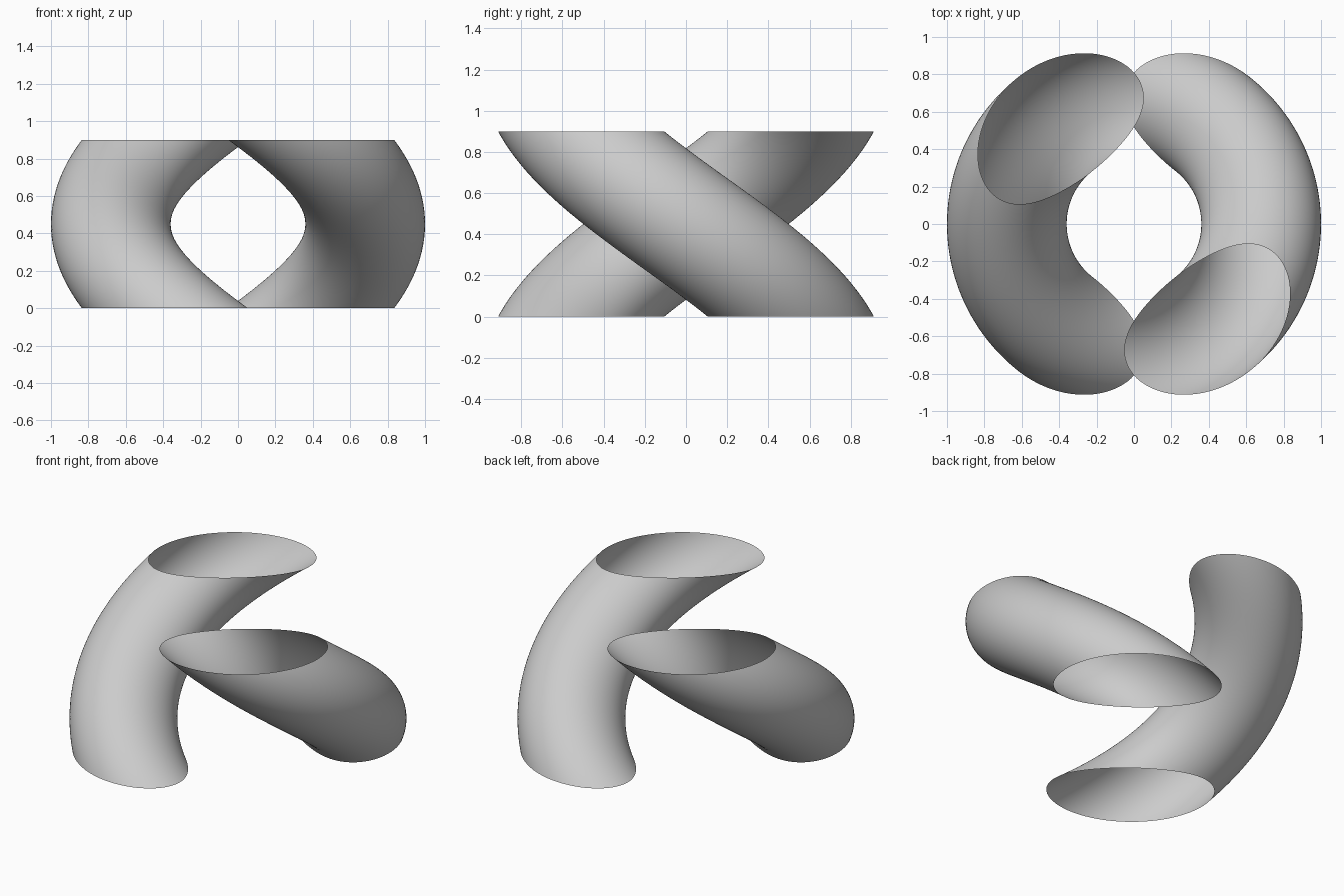
import bpy, bmesh
from math import sin, cos, pi, radians
from mathutils import Matrix, Vector

if "Cube" in bpy.data.objects:
    bpy.data.objects.remove(bpy.data.objects["Cube"], do_unlink=True)

HEIGHT = 0.9
COIL_RADIUS = 0.68
TUBE_RADIUS = 0.32
HALF_TURN = radians(52)      # rotation from mid-height to either end
TILT = radians(14)           # lean of the round section along the coil
SIDES, RINGS = 96, 64

grey = bpy.data.materials.new("plain_grey")
grey.use_nodes = True
grey.diffuse_color = (0.6, 0.6, 0.6, 1)
grey.node_tree.nodes["Principled BSDF"].inputs["Base Color"].default_value = grey.diffuse_color


def level_section():
    """Outline left by a level cut through the coiled round tube."""
    rise = HEIGHT / (2 * HALF_TURN)
    outline = []
    for i in range(SIDES):
        a = 2 * pi * i / SIDES
        swing = TUBE_RADIUS * cos(TILT) * sin(a) / rise
        lean = TUBE_RADIUS * sin(TILT) * sin(a)
        point = Vector((COIL_RADIUS + TUBE_RADIUS * cos(a), lean, 0))
        outline.append(Matrix.Rotation(swing, 3, 'Z') @ point)
    return outline


def coiled_tube(name, start):
    """Open tube made by turning the level section as it rises."""
    bm = bmesh.new()
    outline = level_section()
    rings = []
    for k in range(RINGS + 1):
        t = k / RINGS
        turn = Matrix.Rotation(start + HALF_TURN * (1 - 2 * t), 3, 'Z')
        lift = Vector((0, 0, HEIGHT * t))
        rings.append([bm.verts.new(turn @ p + lift) for p in outline])
    for low, high in zip(rings, rings[1:]):
        for i in range(SIDES):
            j = (i + 1) % SIDES
            bm.faces.new((low[i], low[j], high[j], high[i])).smooth = True
    mesh = bpy.data.meshes.new(name)
    bm.to_mesh(mesh)
    bm.free()
    mesh.materials.append(grey)
    obj = bpy.data.objects.new(name, mesh)
    bpy.context.collection.objects.link(obj)
    return obj


# Two matching open tubes, half a turn apart
coiled_tube("left_coiled_tube", 0)
coiled_tube("right_coiled_tube", pi)
